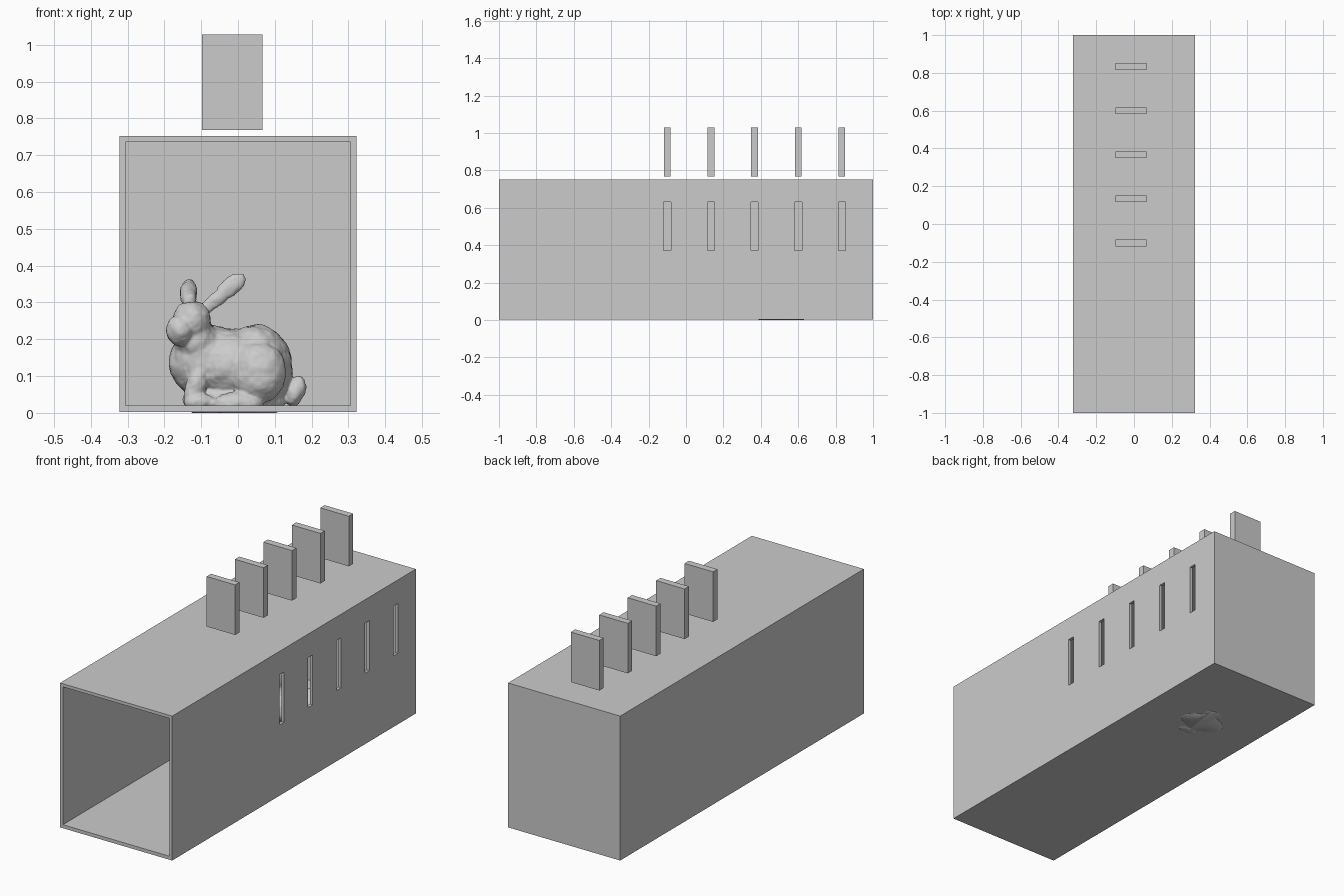
import bpy, bmesh, math
from mathutils import Matrix, Euler, Vector

if "Cube" in bpy.data.objects:
    bpy.data.objects.remove(bpy.data.objects["Cube"])

SLOT_Y = [-0.1 + 0.2333 * i for i in range(5)]


def add_object(name, bm):
    me = bpy.data.meshes.new(name)
    bm.to_mesh(me)
    bm.free()
    ob = bpy.data.objects.new(name, me)
    bpy.context.collection.objects.link(ob)
    return ob


def add_box(name, lo, hi):
    """Axis-aligned box between two corners."""
    lo, hi = Vector(lo), Vector(hi)
    bm = bmesh.new()
    bmesh.ops.create_cube(bm, size=1, matrix=Matrix.LocRotScale((lo + hi) / 2, None, hi - lo))
    return add_object(name, bm)


def bake(ob):
    """Replace the mesh by its modified result."""
    dg = bpy.context.evaluated_depsgraph_get()
    me = bpy.data.meshes.new_from_object(ob.evaluated_get(dg))
    ob.modifiers.clear()
    ob.data = me


def cut(ob, cutter):
    mod = ob.modifiers.new("cut", "BOOLEAN")
    mod.operation = "DIFFERENCE"
    mod.solver = "EXACT"
    mod.object = cutter
    bake(ob)
    bpy.data.objects.remove(cutter)


# Long box, open at the front, with slots in the right wall
tunnel = add_box("tunnel_box", (-0.322, -1, 0.002), (0.322, 1, 0.752))
cut(tunnel, add_box("hollow", (-0.306, -1.1, 0.02), (0.306, 0.984, 0.736)))
for y in SLOT_Y:
    cut(tunnel, add_box("slot", (0.25, y - 0.019, 0.37), (0.4, y + 0.019, 0.63)))

# Row of upright slabs hovering above the roof
for i, y in enumerate(SLOT_Y):
    add_box(f"roof_slab_{i + 1}", (-0.098, y - 0.018, 0.768), (0.066, y + 0.018, 1.028))

# Rabbit: ellipsoids fused into one skin
MID_Y = 0.51
skin = bmesh.new()


def blob(x, z, rx, ry, rz, side=0.0, pitch=0, tilt=0):
    """Ellipsoid, moved sideways from the rabbit's middle plane."""
    turn = Euler((math.radians(tilt), math.radians(pitch), 0))
    place = Matrix.LocRotScale(Vector((x, MID_Y + side, z)), turn, Vector((rx, ry, rz)))
    bmesh.ops.create_icosphere(skin, subdivisions=4, radius=1, matrix=place)


# Body and tail
blob(0.05, 0.122, 0.098, 0.115, 0.118)
blob(-0.02, 0.13, 0.12, 0.11, 0.098)
blob(-0.09, 0.142, 0.096, 0.095, 0.1, pitch=25)
blob(-0.01, 0.035, 0.14, 0.09, 0.06)
blob(0.157, 0.058, 0.026, 0.035, 0.042, pitch=20)
# Thighs and hind feet on both sides
for s in (-1, 1):
    blob(0.055, 0.11, 0.075, 0.06, 0.085, side=s * 0.08)
    blob(0.0, 0.025, 0.07, 0.035, 0.032, side=s * 0.1)
# Foreleg and paw
blob(-0.115, 0.07, 0.028, 0.026, 0.06, side=-0.08, pitch=15)
blob(-0.105, 0.03, 0.04, 0.024, 0.024, side=-0.09)
# Skull, muzzle and neck
blob(-0.125, 0.25, 0.052, 0.06, 0.055, side=-0.055)
blob(-0.158, 0.225, 0.038, 0.042, 0.042, side=-0.085)
blob(-0.115, 0.2, 0.06, 0.065, 0.06, side=-0.035)
# Ears, one laid back and one to the side
blob(-0.134, 0.323, 0.024, 0.085, 0.024, side=0.03, tilt=22)
blob(-0.055, 0.312, 0.078, 0.014, 0.02, pitch=-38)
blob(-0.02, 0.343, 0.048, 0.014, 0.026, pitch=-38)

rabbit = add_object("rabbit", skin)
remesh = rabbit.modifiers.new("fuse", "REMESH")
remesh.mode = "VOXEL"
remesh.voxel_size = 0.005
smooth = rabbit.modifiers.new("soften", "SMOOTH")
smooth.iterations = 6
# Gentle fur lumps
noise = bpy.data.textures.new("fur_lumps", "CLOUDS")
noise.noise_scale = 0.035
lumps = rabbit.modifiers.new("lumps", "DISPLACE")
lumps.texture = noise
lumps.strength = 0.009
bake(rabbit)

# Flatten the underside at ground level and shade smooth
bm = bmesh.new()
bm.from_mesh(rabbit.data)
bmesh.ops.bisect_plane(bm, geom=bm.verts[:] + bm.edges[:] + bm.faces[:],
                       plane_co=(0, 0, 0), plane_no=(0, 0, 1), clear_inner=True)
bmesh.ops.holes_fill(bm, edges=[e for e in bm.edges if e.is_boundary], sides=0)
bm.to_mesh(rabbit.data)
bm.free()
bpy.context.view_layer.objects.active = rabbit
rabbit.select_set(True)
bpy.ops.object.shade_smooth_by_angle(angle=math.radians(50))
